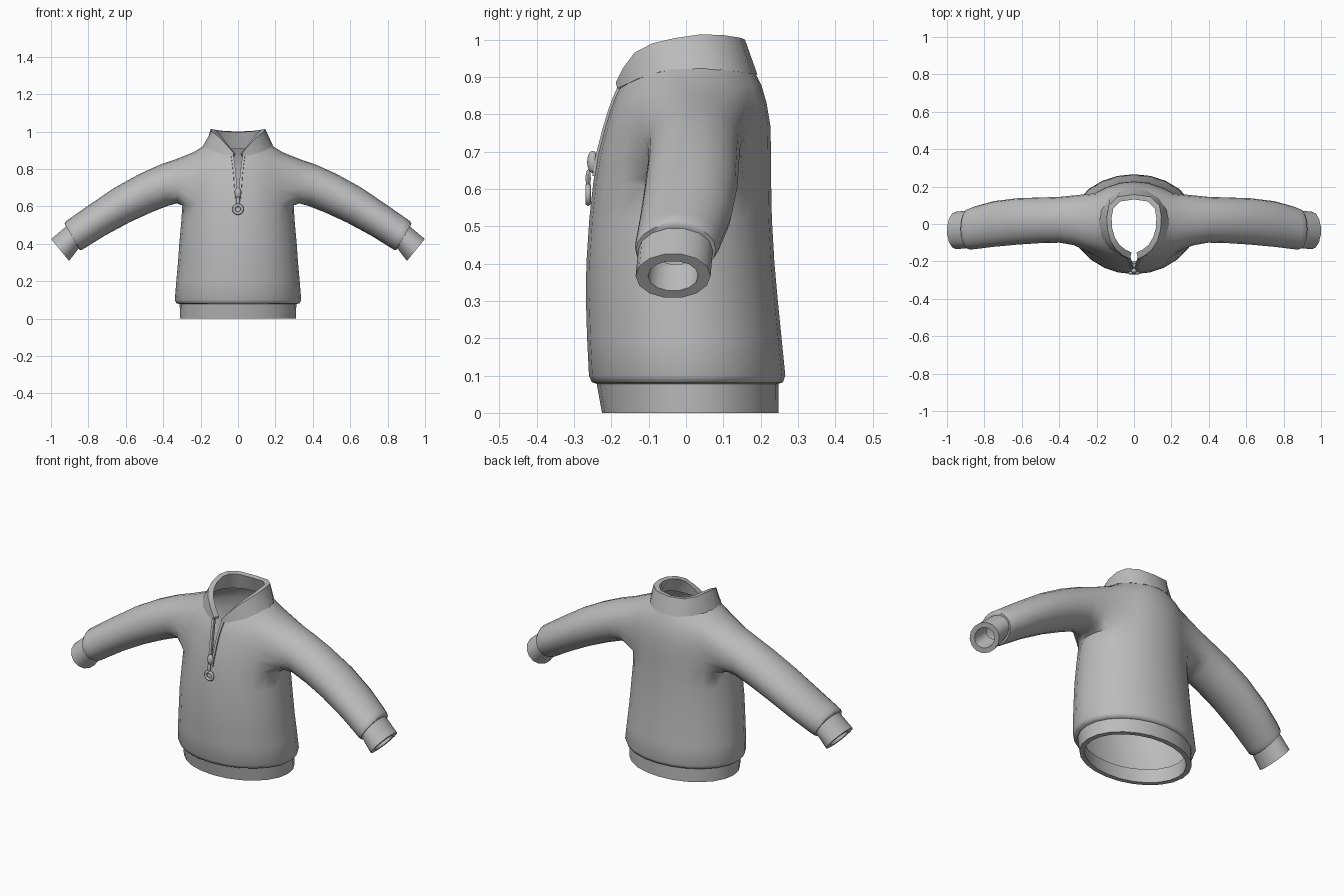
import bpy, bmesh, math
from mathutils import Vector

if "Cube" in bpy.data.objects:
    bpy.data.objects.remove(bpy.data.objects["Cube"])

GREY = bpy.data.materials.new("knit grey")
GREY.diffuse_color = (0.5, 0.5, 0.5, 1)
GREY.use_nodes = True
GREY.node_tree.nodes["Principled BSDF"].inputs["Base Color"].default_value = GREY.diffuse_color


def finish(name, bm, angle=40):
    bmesh.ops.recalc_face_normals(bm, faces=bm.faces)
    me = bpy.data.meshes.new(name)
    bm.to_mesh(me)
    bm.free()
    me.materials.append(GREY)
    ob = bpy.data.objects.new(name, me)
    bpy.context.collection.objects.link(ob)
    bpy.ops.object.select_all(action='DESELECT')
    ob.select_set(True)
    bpy.context.view_layer.objects.active = ob
    bpy.ops.object.shade_smooth_by_angle(angle=math.radians(angle))
    return ob


def loft(bm, rows, closed=True, wrap=False, skip=lambda r, c: False):
    """Skin rows of points; wrap also joins the last row to the first."""
    g = [[bm.verts.new(p) for p in row] for row in rows]
    n = len(g[0])
    for r in range(len(g) if wrap else len(g) - 1):
        a, b = g[r], g[(r + 1) % len(g)]
        for c in range(n if closed else n - 1):
            if not skip(r, c):
                d = (c + 1) % n
                bm.faces.new((a[c], a[d], b[d], b[c]))
    return g


def body_ring(zf, zs, zb, hw, yf, yb, slit=0, n=24):
    """Ellipse starting at the front centre; heights at front, side and back."""
    pts = []
    for i in range(n + 1):
        a = math.radians(-90 + 360 * i / n)
        s = math.sin(a)
        x = hw * math.cos(a)
        if i in (0, n):
            x = slit if i == 0 else -slit
        z = zs + ((zf if s < 0 else zb) - zs) * s * s
        pts.append((x, (yf + yb) / 2 + (yb - yf) / 2 * s, z))
    return pts


def arm_ring(top, bot, y0, y1, side, n=20, scale=1.0):
    t, b = Vector(top), Vector(bot)
    c, u = (t + b) / 2, (t - b) / 2 * scale
    pts = []
    for i in range(n):
        a = 2 * math.pi * i / n
        p = c + u * math.sin(a)
        pts.append((side * p.x, (y0 + y1) / 2 + (y1 - y0) / 2 * scale * math.cos(a), p.y))
    return pts


# Torso: height at front, side, back / half width / front y / back y / slit
BODY = [
    (.078, .078, .078, .312, -.240, .248, 0),
    (.082, .082, .082, .330, -.252, .260, 0),
    (.10, .10, .10, .338, -.260, .266, 0),
    (.20, .20, .20, .330, -.265, .256, 0),
    (.30, .30, .30, .321, -.268, .246, 0),
    (.40, .40, .40, .314, -.267, .237, 0),
    (.52, .52, .52, .303, -.259, .230, 0),
    (.62, .62, .62, .295, -.248, .228, 0),
    (.69, .69, .69, .292, -.236, .228, .011),
    (.76, .77, .77, .287, -.218, .226, .016),
    (.81, .84, .83, .270, -.203, .216, .021),
    (.845, .89, .875, .235, -.190, .203, .026),
    (.872, .925, .91, .182, -.178, .186, .030),
]
ROW0, ROW1 = 7, 11                      # armhole rows
ARMHOLES = {1: (3, 9), -1: (15, 21)}    # armhole columns

# Sleeve sections: top (x, z), bottom (x, z), front y, back y
SLEEVE = [
    ((.335, .853), (.325, .617), -.110, .155),
    ((.42, .822), (.375, .603), -.100, .145),
    ((.53, .772), (.46, .570), -.102, .142),
    ((.66, .700), (.58, .515), -.110, .138),
    ((.79, .612), (.71, .445), -.122, .122),
    ((.90, .535), (.815, .380), -.135, .092),
    ((.921, .520), (.832, .369), -.137, .084),
    ((.927, .507), (.845, .366), -.134, .080),
    ((.917, .492), (.855, .380), -.118, .062),
]

bm = bmesh.new()
grid = loft(bm, [body_ring(*r) for r in BODY], closed=False,
            skip=lambda r, c: ROW0 <= r < ROW1 and any(a <= c < b for a, b in ARMHOLES.values()))
for side, (c0, c1) in ARMHOLES.items():
    sleeve = loft(bm, [arm_ring(*s, side) for s in SLEEVE])
    rim = {grid[r][c] for r in range(ROW0, ROW1 + 1) for c in range(c0, c1 + 1)
           if r in (ROW0, ROW1) or c in (c0, c1)}
    ends = set(sleeve[0])
    edges = [e for e in bm.edges if len(e.link_faces) == 1
             and (set(e.verts) <= rim or set(e.verts) <= ends)]
    bmesh.ops.bridge_loops(bm, edges=edges)
    # Soften the shoulder seam
    for _ in range(2):
        bmesh.ops.smooth_vert(bm, verts=list(rim | ends), factor=.3,
                              use_axis_x=True, use_axis_y=True, use_axis_z=True)
bmesh.ops.delete(bm, geom=[v for v in bm.verts if not v.link_faces], context='VERTS')
bmesh.ops.remove_doubles(bm, verts=bm.verts, dist=.0005)
finish("sweater_body", bm, 60)

# Hem band with a thick rim
bm = bmesh.new()
rings = [(.082, .312, -.240, .248), (0, .310, -.225, .248),
         (0, .283, -.200, .222), (.082, .285, -.213, .222)]
loft(bm, [body_ring(z, z, z, w, f, b)[:-1] for z, w, f, b in rings], wrap=True)
finish("hem_band", bm)

# Cuffs
for side, label in ((1, "left"), (-1, "right")):
    bm = bmesh.new()
    near = ((.917, .497), (.848, .378), -.128, .072)
    far = ((1.0, .427), (.902, .307), -.135, .066)
    loft(bm, [arm_ring(*s, side, 14, k) for s, k in
              ((near, 1), (far, 1), (far, .67), (near, .67))], wrap=True)
    finish(label + "_cuff", bm)

# Collar: top edge from the front opening round to the back
TOP = [(.022, -.188, .885), (.055, -.170, .922), (.095, -.138, .965), (.125, -.09, .99),
       (.142, -.03, 1.004), (.146, .04, 1.014), (.135, .10, 1.012), (.09, .145, 1.005),
       (0, .158, 1.0)]
top = TOP + [(-x, y, z) for x, y, z in TOP[-2::-1]]
base = body_ring(.868, .922, .907, .188, -.184, .191, .030, 16)


def inset(pts, k, dz):
    return [(x * (k if abs(x) > .04 else .6), .01 + (y - .01) * k, z + dz) for x, y, z in pts]


bm = bmesh.new()
g = loft(bm, [base, top, inset(top, .82, -.004), inset(base, .84, 0)], closed=False, wrap=True)
for i in (0, -1):
    bm.faces.new([row[i] for row in g])
finish("collar", bm)

# Zip edging along both sides of the slit
slit = [(.006, -.245, .635)] + [(r[6], r[4], r[0]) for r in BODY[8:]]
for side, label in ((1, "left"), (-1, "right")):
    bm = bmesh.new()
    g = loft(bm, [[(side * (w - .006), y + .012, z), (side * (w - .006), y - .006, z),
                   (side * (w + .007), y - .006, z), (side * (w + .010), y + .012, z)]
                  for w, y, z in slit])
    bm.faces.new(g[0])
    bm.faces.new(g[-1])
    finish(label + "_zip_edge", bm)

# Zip slider and link
for name, loc, size in (("zip_slider", (0, -.250, .672), (.017, .015, .030)),
                        ("zip_link", (0, -.262, .628), (.010, .007, .024))):
    bm = bmesh.new()
    bmesh.ops.create_uvsphere(bm, u_segments=12, v_segments=8, radius=1)
    for v in bm.verts:
        v.co = Vector(v.co[i] * size[i] + loc[i] for i in range(3))
    finish(name, bm)

# Zip pull ring
bm = bmesh.new()
loft(bm, [[((.022 + .009 * math.cos(b)) * math.cos(a), -.262 + .008 * math.sin(b),
            .585 + (.022 + .009 * math.cos(b)) * math.sin(a))
           for b in (k * math.pi / 3 for k in range(6))]
          for a in (k * math.pi / 8 for k in range(16))], wrap=True)
finish("zip_pull_ring", bm, 70)
